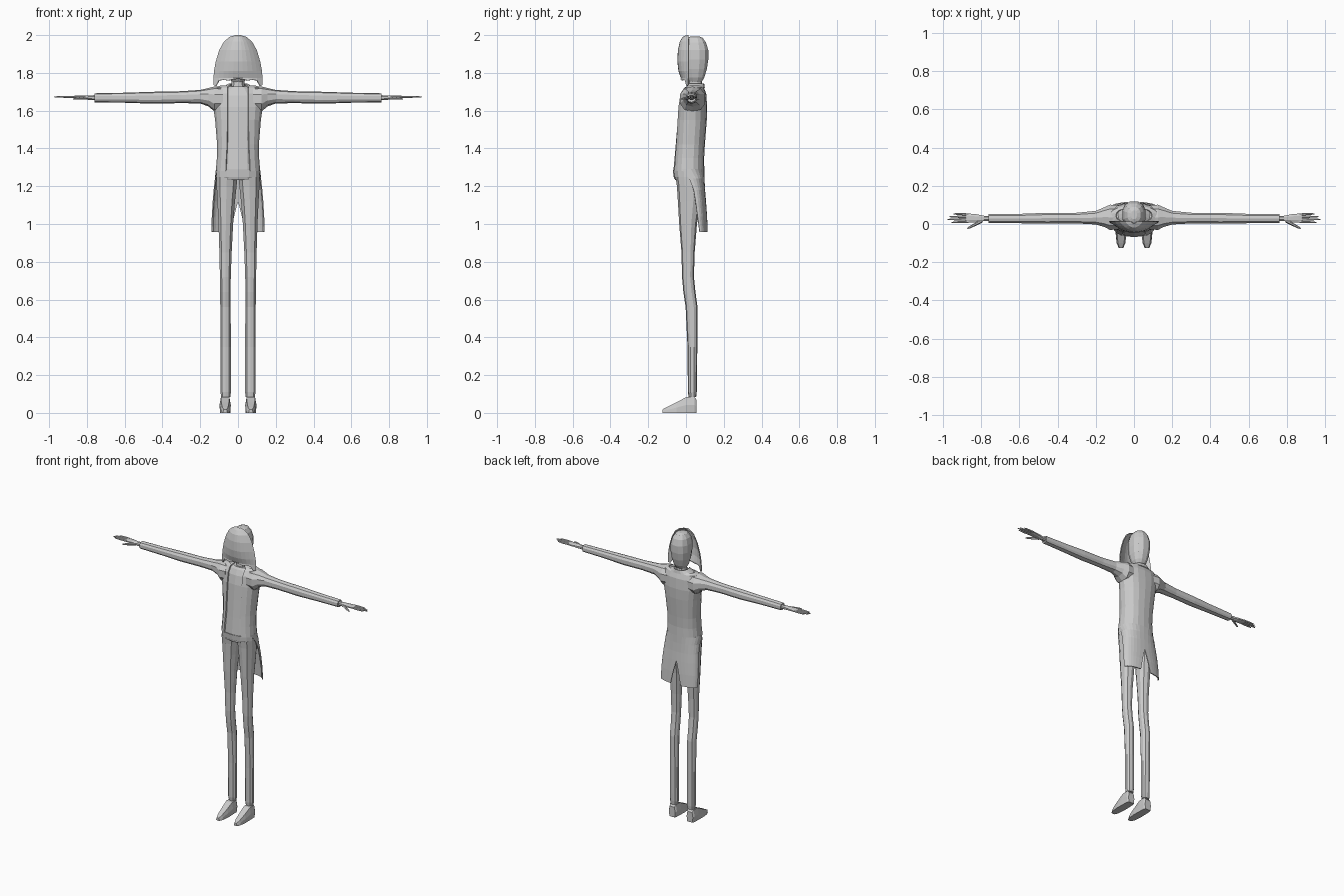
import bpy, bmesh, math
from mathutils import Vector

grey = bpy.data.materials.new("plain_grey")
grey.diffuse_color = (0.6, 0.6, 0.6, 1)


def make(name, verts, faces, mirror=False, thick=0, flip=False):
    me = bpy.data.meshes.new(name)
    me.from_pydata(verts, [], faces)
    bm = bmesh.new()
    bm.from_mesh(me)
    bmesh.ops.remove_doubles(bm, verts=bm.verts, dist=0.0002)
    if not thick:
        bmesh.ops.recalc_face_normals(bm, faces=bm.faces)
    bm.to_mesh(me)
    bm.free()
    me.materials.append(grey)
    ob = bpy.data.objects.new(name, me)
    bpy.context.collection.objects.link(ob)
    if mirror:
        m = ob.modifiers.new("mirror", 'MIRROR')
        m.use_axis[0] = True
        m.merge_threshold = 0.0005
    if thick:
        s = ob.modifiers.new("thickness", 'SOLIDIFY')
        s.thickness = thick
        s.offset = -1
    return ob


def loft(name, rings, mirror=False):
    """Closed tube through equal-length point rings, capped at both ends."""
    n = len(rings[0])
    verts = [p for r in rings for p in r]
    faces = [(i * n + j, i * n + (j + 1) % n, (i + 1) * n + (j + 1) % n, (i + 1) * n + j)
             for i in range(len(rings) - 1) for j in range(n)]
    faces += [tuple(range(n))[::-1], tuple(range(len(verts) - n, len(verts)))]
    return make(name, verts, faces, mirror)


def sheet(name, rows, thick):
    """Open mirrored half surface through rows of points."""
    n = len(rows[0])
    verts = [p for r in rows for p in r]
    faces = [(i * n + j, (i + 1) * n + j, (i + 1) * n + j + 1, i * n + j + 1)
             for i in range(len(rows) - 1) for j in range(n - 1)]
    return make(name, verts, faces, True, thick)


def power(v, e=0.85):
    return math.copysign(abs(v) ** e, v)


def oval(n, e=0.85):
    a = [math.tau * (k + 0.5) / n for k in range(n)]
    return [(power(math.cos(t), e), power(math.sin(t), e)) for t in a]


def upright(name, spec, n=12, mirror=False):
    """Loft up z; spec rows are z, x0, x1, y0, y1."""
    return loft(name, [[((a + b) / 2 + (b - a) / 2 * u, (c + d) / 2 + (d - c) / 2 * v, z)
                        for u, v in oval(n)] for z, a, b, c, d in spec], mirror)


def sideways(name, spec, n=10):
    """Loft along x; spec rows are x, y0, y1, z0, z1."""
    return loft(name, [[(x, (a + b) / 2 + (b - a) / 2 * u, (c + d) / 2 + (d - c) / 2 * v)
                        for u, v in oval(n)] for x, a, b, c, d in spec], True)


# head and neck
upright("head", [(z, -w, w, a, b) for z, w, a, b in [
    (1.745, .03, .02, .08), (1.775, .046, 0, .098), (1.82, .057, -.015, .112),
    (1.87, .063, -.022, .12), (1.92, .062, -.024, .12), (1.96, .052, -.015, .108),
    (1.985, .035, .005, .09), (1.993, .015, .025, .07)]])
upright("neck", [(1.68, -.042, .042, .005, .092), (1.72, -.036, .036, .01, .088),
                 (1.77, -.034, .034, .015, .082)], 10)

# front hair shell: bulges forward, with longer side locks
rows = []
for z, w, front in [(2.0, .015, .003), (1.99, .045, -.018), (1.965, .075, -.033),
                    (1.92, .1, -.043), (1.86, .118, -.046), (1.81, .127, -.04),
                    (1.772, .13, -.027)]:
    rows.append([(w * u, .012 + (front - .012) * (1 - u ** 2.2), z)
                 for u in (0, .2, .4, .6, .78, .9, 1)])
rows.append([(x, y - .002, z - d) for (x, y, z), d in
             zip(rows[-1], (.001, .006, .012, .008, .012, .042, .036))])
sheet("front_hair", rows, 0.006)

# shirt front, inside the coat
upright("shirt", [(z, -w, w, a, b) for z, w, a, b in [
    (1.24, .1, -.064, .07), (1.29, .102, -.066, .075), (1.4, .094, -.056, .075),
    (1.52, .105, -.046, .09), (1.62, .112, -.038, .095), (1.68, .105, -.026, .09),
    (1.715, .075, -.01, .082), (1.728, .05, .0, .08)]], 14)

# coat body, open at the front
def coat_row(z, w, yf, yb, t0, t1=math.pi, n=9):
    yc, d = (yf + yb) / 2, (yb - yf) / 2
    ts = [t0 + (t1 - t0) * k / (n - 1) for k in range(n)]
    return [(max(0, w * power(math.sin(t))) if t < 3.14 else 0,
             yc - d * power(math.cos(t)), z) for t in ts]

body = []
for z, w, yf, yb, gap in [
        (1.732, .095, .005, .085, .055), (1.722, .125, -.012, .095, .055),
        (1.69, .135, -.033, .107, .055), (1.62, .133, -.044, .112, .055),
        (1.55, .122, -.05, .11, .056), (1.42, .111, -.06, .1, .058),
        (1.35, .112, -.066, .096, .062), (1.28, .118, -.071, .097, .065)]:
    body.append(coat_row(z, w, yf, yb, math.asin((gap / w) ** (1 / .85))))
sheet("coat_body", body, 0.008)

# coat tails with a rear slit
h = math.pi
sheet("coat_tails", [coat_row(*r) for r in [
    (1.29, .118, -.07, .097, h * .38), (1.24, .123, -.04, .098, h * .46),
    (1.18, .129, -.02, .101, h * .5), (1.12, .134, -.005, .106, h * .5),
    (1.04, .139, .005, .112, h * .51, h * .965), (.958, .14, .015, .116, h * .53, h * .93)]], 0.006)

# collar strip behind the neck
sheet("collar", [coat_row(1.745, .047, .0, .096, .9), coat_row(1.722, .085, -.01, .1, .7)], 0.006)

# hips and legs
upright("hips", [(1.232, -.11, .11, -.056, .085), (1.25, -.118, .118, -.066, .088),
                 (1.285, -.116, .116, -.069, .088)], 14)
upright("leg", [(.085, .04, .09, .014, .054), (.11, .036, .094, .01, .057),
                (.35, .036, .095, .008, .06), (.56, .038, .095, -.002, .061),
                (.64, .038, .096, -.014, .05), (.72, .037, .097, -.021, .042),
                (.85, .032, .1, -.024, .046), (1.0, .024, .105, -.036, .058),
                (1.12, .014, .111, -.043, .076), (1.2, .005, .116, -.048, .085),
                (1.25, .001, .117, -.055, .086)], 10, True)

# shoes: wedge with a narrower toe
shoe = []
for y, w, s, top in [(.056, .024, .02, .07), (.045, .03, .025, .083), (.0, .03, .027, .083),
                     (-.05, .027, .028, .056), (-.1, .021, .023, .032), (-.125, .01, .012, .018)]:
    shoe.append([(.068 + x, y, z) for x, z in
                 [(-s, 0), (s, 0), (w, top * .5), (w * .75, top), (-w * .75, top), (-w, top * .5)]])
loft("shoe", shoe, True)

# sleeves, flaring into the shoulder
sideways("sleeve", [(.08, -.03, .1, 1.6, 1.725), (.125, -.034, .104, 1.595, 1.728),
                    (.155, -.018, .09, 1.622, 1.72), (.2, -.004, .07, 1.638, 1.71),
                    (.3, .002, .06, 1.64, 1.703), (.45, .001, .06, 1.637, 1.7),
                    (.6, .003, .054, 1.642, 1.695), (.76, .005, .052, 1.644, 1.692)])

# hands
sideways("palm", [(.75, .014, .044, 1.655, 1.683), (.785, .014, .044, 1.656, 1.682),
                  (.82, .008, .052, 1.66, 1.682), (.86, .006, .056, 1.664, 1.68),
                  (.878, .008, .055, 1.667, 1.678)], 8)


def finger(name, a, b, r):
    a, b = Vector(a), Vector(b)
    side = Vector((-(b - a).y, (b - a).x, 0)).normalized()
    rings = []
    for f, s in [(0, 1), (.5, .95), (.85, .7), (1, .3)]:
        c = a.lerp(b, f)
        rings.append([c + side * r * s * math.cos(k * math.tau / 6)
                      + Vector((0, 0, r * s * math.sin(k * math.tau / 6))) for k in range(6)])
    loft(name, rings, True)


for name, y0, y1, x in [("index_finger", .012, .008, .955), ("middle_finger", .025, .024, .975),
                        ("ring_finger", .038, .038, .967), ("little_finger", .05, .053, .945)]:
    finger(name, (.865, y0, 1.673), (x, y1, 1.673), .0058)
finger("thumb", (.795, .016, 1.668), (.872, -.024, 1.662), .008)
